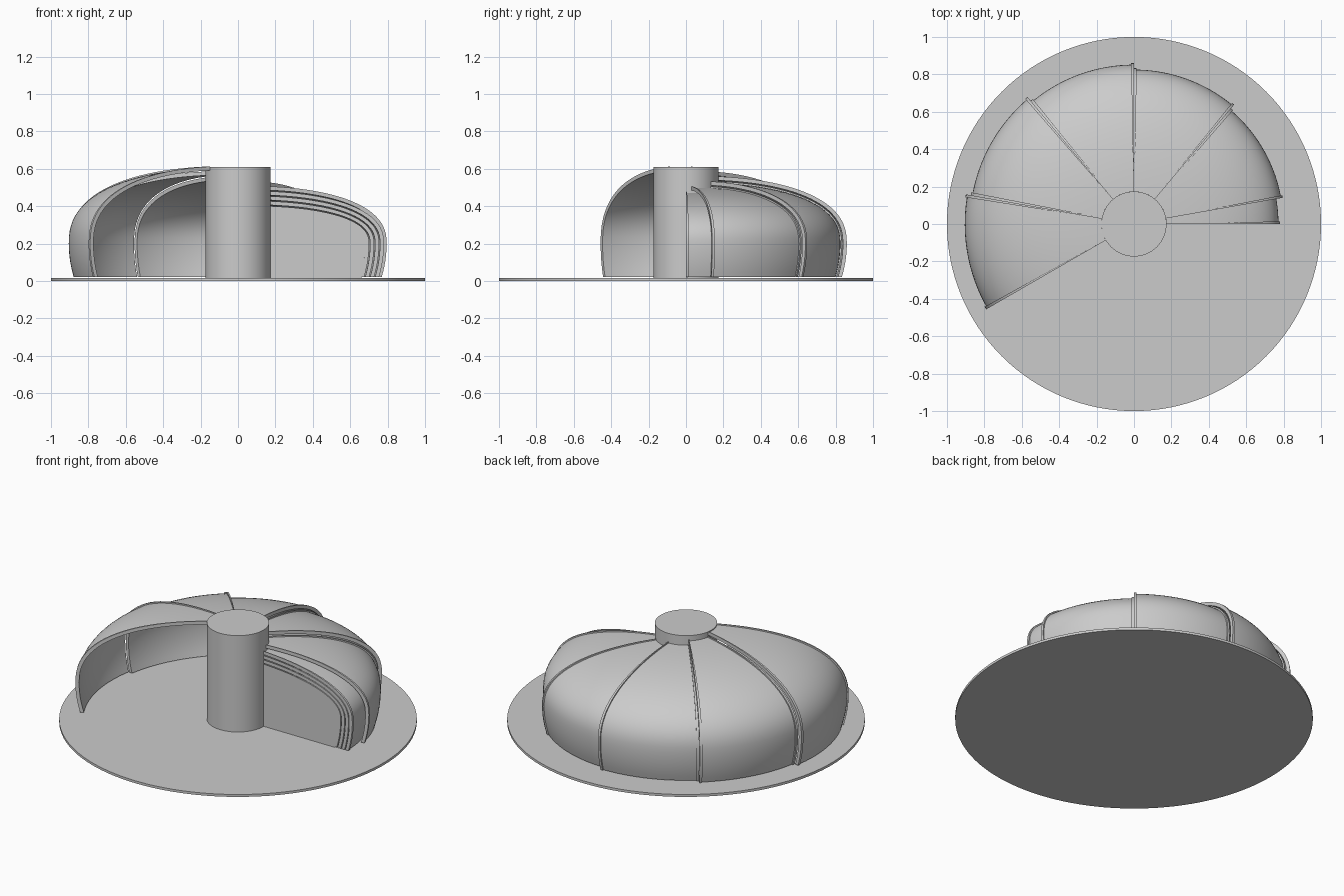
import bpy, bmesh, math

if "Cube" in bpy.data.objects:
    bpy.data.objects.remove(bpy.data.objects["Cube"])

PITCH = 0.0265      # gap between nested shells
THICK = 0.013       # shell wall
LIP = 0.008         # raised rib at both shell ends
HUB_R = 0.174
BASE_T = 0.015


def profile(inset):
    """Points (r, z) of the dome section, from the floor up to the hub."""
    a, b, mid, n = 0.905 - inset, 0.407 - inset, 0.2, 2.4
    pts = []
    for i in range(6):                          # lower tuck-in
        z = 0.02 + (mid - 0.02) * i / 6
        pts.append((a - 0.027 * ((mid - z) / 0.18) ** 2, z))
    t_end = math.acos((HUB_R / a) ** (n / 2))
    for i in range(25):                         # bulging upper curve
        t = t_end * i / 24
        pts.append((a * math.cos(t) ** (2 / n), mid + b * math.sin(t) ** (2 / n)))
    return pts


def finish(bm, name, smooth=True):
    bmesh.ops.recalc_face_normals(bm, faces=bm.faces)
    me = bpy.data.meshes.new(name)
    bm.to_mesh(me)
    bm.free()
    ob = bpy.data.objects.new(name, me)
    bpy.context.collection.objects.link(ob)
    if smooth:
        bpy.context.view_layer.objects.active = ob
        ob.select_set(True)
        bpy.ops.object.shade_smooth_by_angle(angle=math.radians(30))
        ob.select_set(False)
    return ob


def shell(name, inset, start, end):
    """Revolved shell segment with a raised rib at each end."""
    inner = profile(inset + THICK)
    sections = {False: profile(inset) + inner[::-1],
                True: profile(inset - LIP) + inner[::-1]}
    steps = 20
    a0, a1 = start + 1, end - 1
    stations = [(start, True), (a0, True)]
    stations += [(a0 + (a1 - a0) * i / steps, False) for i in range(steps + 1)]
    stations += [(a1, True), (end, True)]
    bm = bmesh.new()
    rings = []
    for deg, lip in stations:
        c, s = math.cos(math.radians(deg)), math.sin(math.radians(deg))
        rings.append([bm.verts.new((r * c, r * s, z)) for r, z in sections[lip]])
    n = len(rings[0])
    for p, q in zip(rings, rings[1:]):
        for j in range(n):
            k = (j + 1) % n
            bm.faces.new((p[j], p[k], q[k], q[j]))
    for ring in (rings[0], rings[-1]):          # end caps
        for j in range(n // 2 - 1):
            bm.faces.new((ring[j], ring[j + 1], ring[n - 2 - j], ring[n - 1 - j]))
    bmesh.ops.remove_doubles(bm, verts=bm.verts, dist=1e-6)
    return finish(bm, name)


def cylinder(name, radius, z0, z1, sides):
    bpy.ops.mesh.primitive_cylinder_add(vertices=sides, radius=radius, depth=z1 - z0,
                                        location=(0, 0, (z0 + z1) / 2))
    ob = bpy.context.object
    ob.name = name
    bpy.ops.object.shade_smooth_by_angle(angle=math.radians(30))
    ob.select_set(False)


# Base disc and centre hub
cylinder("base_disc", 1.0, 0, BASE_T, 128)
cylinder("centre_hub", 0.174, BASE_T, 0.61, 64)

# Five fanned-out shells, then four stacked at the closed end
for k in range(9):
    start = 170 - 40 * k if k < 5 else 0
    shell(f"shell_{k + 1}", k * PITCH, start, start + 40)

# End wall closing the innermost shell
bm = bmesh.new()
outline = [(0.15, 0.38)] + profile(8 * PITCH + 0.006)[::-1]
outline += [(outline[-1][0], BASE_T), (0.15, BASE_T)]
front = bm.faces.new([bm.verts.new((x, 0.002, z)) for x, z in outline])
ext = bmesh.ops.extrude_face_region(bm, geom=[front])
bmesh.ops.translate(bm, vec=(0, 0.01, 0),
                    verts=[g for g in ext["geom"] if isinstance(g, bmesh.types.BMVert)])
finish(bm, "end_wall", smooth=False)
